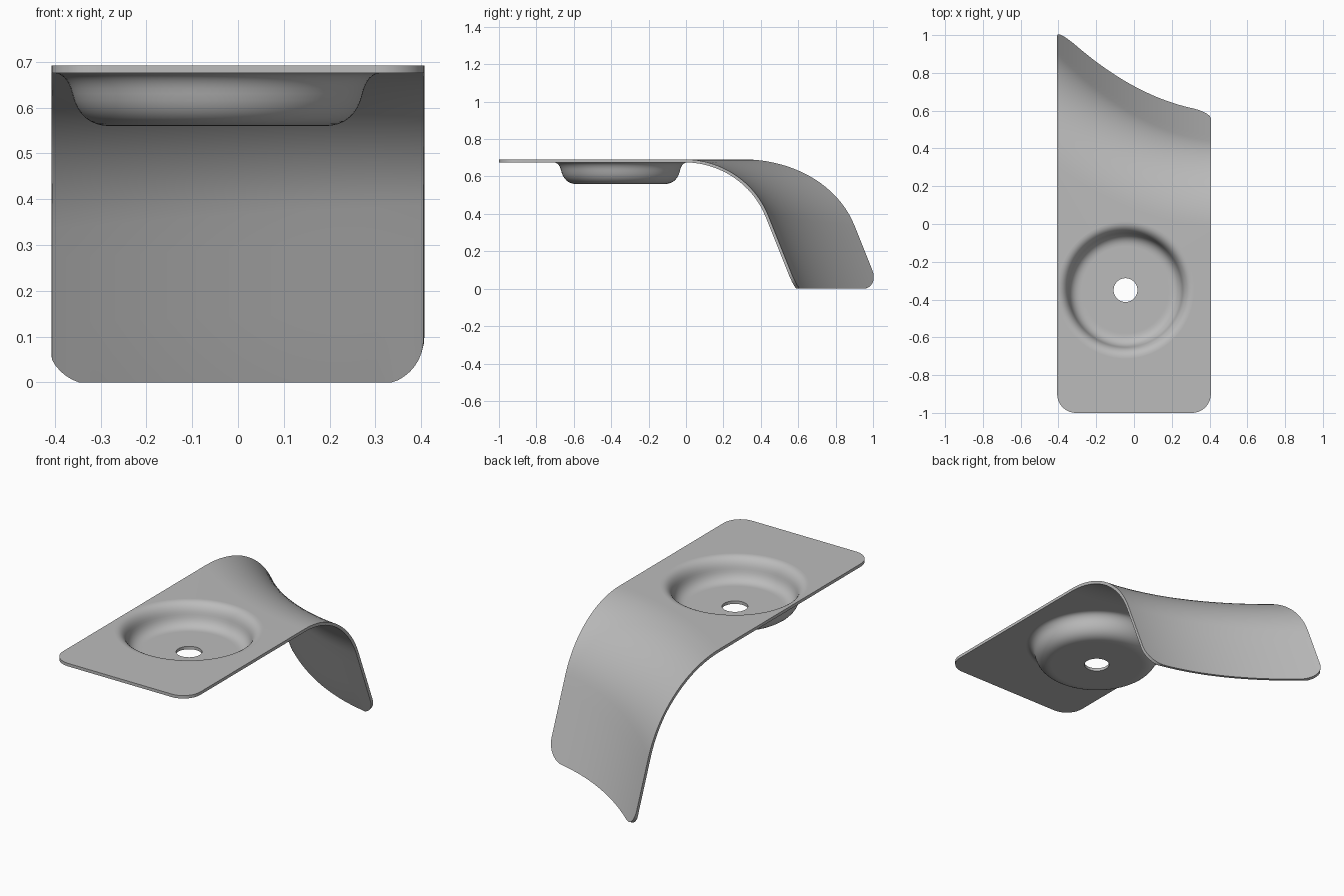
import bpy
import bmesh
from math import sin, cos, pi, hypot, sqrt, atan2
from mathutils import Vector
from mathutils.geometry import interpolate_bezier

if "Cube" in bpy.data.objects:
    bpy.data.objects.remove(bpy.data.objects["Cube"])

HALF = 0.407              # half width of the plate
TOP = 0.692               # height of the upper surface
THICK = 0.016
CORNER = 0.1              # corner radius
LEAN = 0.4                # backward run of the apron per unit of height
CENTRE = Vector((-0.045, -0.35, 0))


def foot_y(x):
    """Curved line where the apron meets the floor."""
    return 0.73 - 0.54 * x + 0.52 * x * x


def stretch(x):
    """How much the bend widens where the apron runs obliquely."""
    return hypot(1, 1.04 * x - 0.54)


def bend_start(x):
    return foot_y(x) - LEAN * TOP - 0.33 * stretch(x)


def spread(a, b, n):
    """n evenly spaced values after a, ending at b."""
    return [a + (b - a) * i / n for i in range(1, n + 1)]


def bezier(points, n):
    return interpolate_bezier(*[Vector(p) for p in points], n)


bm = bmesh.new()

# Columns across the width, closer together at the rounded corners
flat = HALF - CORNER
arc = [flat + CORNER * sin(pi / 2 * i / 10) for i in range(10, 0, -1)]
columns = arc + [flat] + spread(flat, -flat, 28) + [-x for x in reversed(arc)]

# Outline of the flat plate, anticlockwise from the back right end of the bend
outline = [(x, bend_start(x)) for x in columns]
outline += [(-HALF, y) for y in spread(bend_start(-HALF), CORNER - 1, 45)]
for i in range(1, 11):
    a = pi + pi / 2 * i / 10
    outline.append((-flat + CORNER * cos(a), CORNER - 1 + CORNER * sin(a)))
outline += [(x, -1) for x in spread(-flat, flat, 24)]
for i in range(1, 11):
    a = 1.5 * pi + pi / 2 * i / 10
    outline.append((flat + CORNER * cos(a), CORNER - 1 + CORNER * sin(a)))
outline += [(HALF, y) for y in spread(CORNER - 1, bend_start(HALF), 36)[:-1]]

# Round dish: lip, wall, floor and drain hole, as rings inside the outline
lip = bezier([(0.36, TOP), (0.33, TOP), (0.31, 0.67), (0.302, 0.635)], 9)
bowl = bezier([(0.302, 0.635), (0.293, 0.595), (0.27, 0.576), (0.235, 0.576)], 9)
section = [(0.3615, TOP)] + [p[:2] for p in lip + bowl[1:]]
section += [(0.23, 0.576), (0.065, 0.576), (0.063, 0.576)]

angles = [atan2(y - CENTRE.y, x - CENTRE.x) for x, y in outline]
rim = [bm.verts.new((x, y, TOP)) for x, y in outline]
ring = rim
for r, z in section:
    inner = [bm.verts.new((CENTRE.x + r * cos(a), CENTRE.y + r * sin(a), z))
             for a in angles]
    for i in range(len(ring)):
        bm.faces.new((ring[i - 1], ring[i], inner[i], inner[i - 1]))
    ring = inner

# Curved apron: each column bends down and runs straight to the floor
strips = []
for x, start in zip(columns, rim):
    s, foot = bend_start(x), foot_y(x)
    knee = foot - LEAN * TOP
    drop = 0.3 * sqrt(stretch(x))
    end = Vector((x, knee + LEAN * drop, TOP - drop))
    k = 0.604
    path = bezier([(x, s, TOP), (x, s + k * (knee - s), TOP),
                   (x, knee + LEAN * drop * (1 - k), TOP - drop * (1 - k)), end], 20)
    over = max(abs(x) - flat, 0)
    low = CORNER - sqrt(max(CORNER ** 2 - over ** 2, 0))
    tip = Vector((x, foot - LEAN * low, low))
    path += [end.lerp(tip, t) for t in spread(0, 1, 5)]
    strips.append([start] + [bm.verts.new(p) for p in path[1:]])
for a, b in zip(strips, strips[1:]):
    for i in range(len(a) - 1):
        bm.faces.new((a[i], a[i + 1], b[i + 1], b[i]))

# Face the sheet upward
bmesh.ops.recalc_face_normals(bm, faces=bm.faces[:])
if sum(f.normal.z * f.calc_area() for f in bm.faces) < 0:
    bmesh.ops.reverse_faces(bm, faces=bm.faces[:])
bm.normal_update()

# Thicken downward, keeping the sides and the floor edge trimmed square
faces = bm.faces[:]
border = [e for e in bm.edges if e.is_boundary]
under = {}
for v in bm.verts[:]:
    p = v.co - v.normal * THICK * v.calc_shell_factor()
    p.x = min(max(p.x, -HALF), HALF)
    p.z = max(p.z, 0)
    under[v] = bm.verts.new(p)
for f in faces:
    bm.faces.new([under[v] for v in reversed(f.verts)])
for e in border:
    a, b = e.verts
    bm.faces.new((a, b, under[b], under[a]))
bmesh.ops.recalc_face_normals(bm, faces=bm.faces[:])

mesh = bpy.data.meshes.new("bent_plate_with_dish")
bm.to_mesh(mesh)
bm.free()
plate = bpy.data.objects.new("bent_plate_with_dish", mesh)
bpy.context.collection.objects.link(plate)

# Plain grey finish
grey = bpy.data.materials.new("plain_grey")
grey.use_nodes = True
colour = (0.5, 0.5, 0.5, 1)
grey.diffuse_color = colour
grey.node_tree.nodes["Principled BSDF"].inputs["Base Color"].default_value = colour
mesh.materials.append(grey)

bpy.ops.object.select_all(action="DESELECT")
plate.select_set(True)
bpy.context.view_layer.objects.active = plate
bpy.ops.object.shade_smooth_by_angle(angle=0.6)
